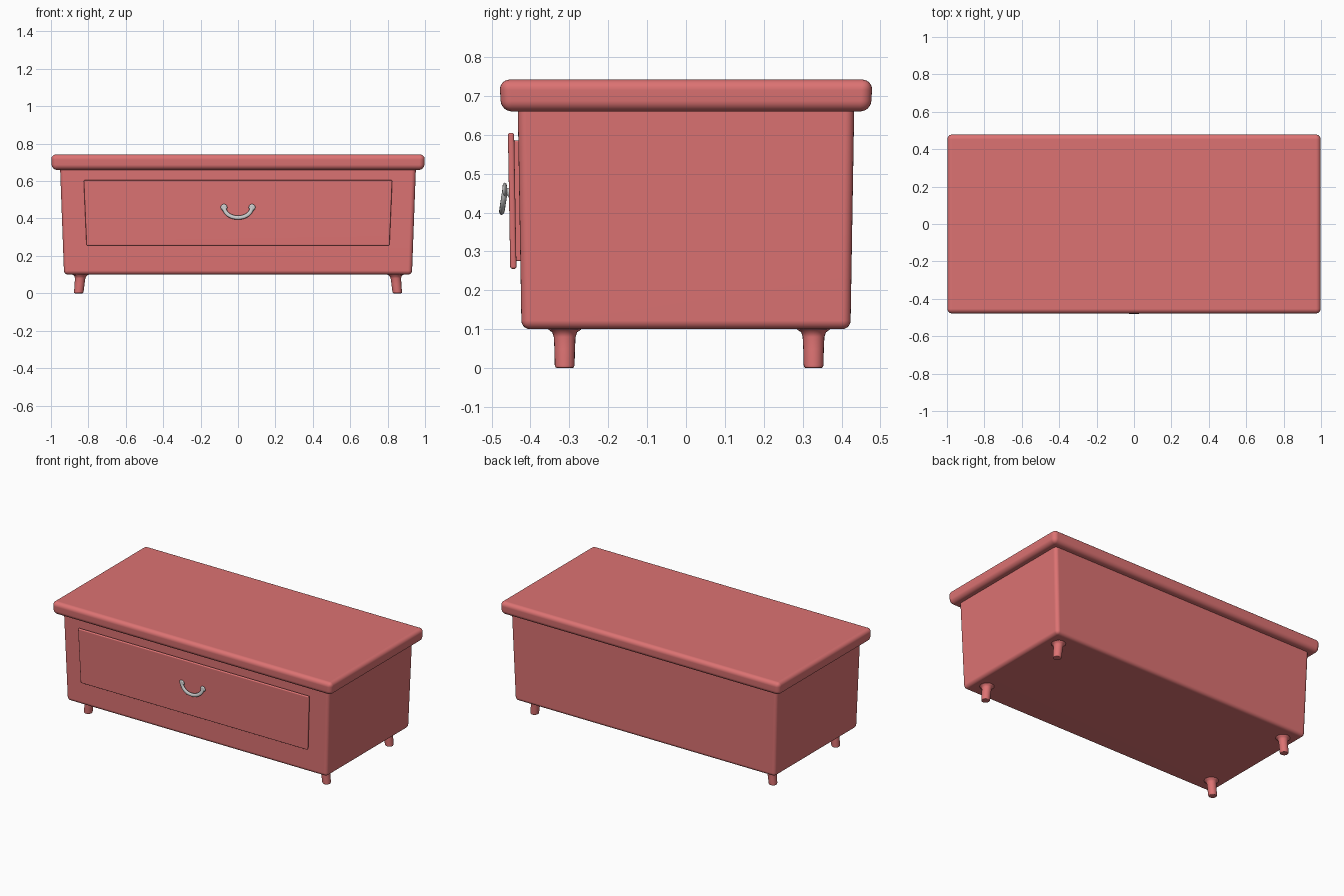
import bpy, bmesh, math
from mathutils import Vector

if "Cube" in bpy.data.objects:
    bpy.data.objects.remove(bpy.data.objects["Cube"])

red = bpy.data.materials.new("red_paint")
red.diffuse_color = (0.72, 0.17, 0.17, 1)
red.use_nodes = True
red.node_tree.nodes["Principled BSDF"].inputs["Base Color"].default_value = red.diffuse_color


def finish(bm, name, mat=red):
    bmesh.ops.recalc_face_normals(bm, faces=bm.faces)
    me = bpy.data.meshes.new(name)
    bm.to_mesh(me)
    bm.free()
    ob = bpy.data.objects.new(name, me)
    bpy.context.collection.objects.link(ob)
    if mat:
        me.materials.append(mat)
    bpy.ops.object.select_all(action='DESELECT')
    ob.select_set(True)
    bpy.context.view_layer.objects.active = ob
    bpy.ops.object.shade_smooth_by_angle(angle=math.radians(40))
    wn = ob.modifiers.new("flat_normals", 'WEIGHTED_NORMAL')
    wn.keep_sharp = True
    return ob


def tapered_box(name, low, high, bevel, segments=5):
    """low / high = (half width, front y, back y, z)"""
    bm = bmesh.new()
    rings = []
    for hx, y0, y1, z in (low, high):
        rings.append([bm.verts.new(p) for p in
                      ((-hx, y0, z), (hx, y0, z), (hx, y1, z), (-hx, y1, z))])
    a, b = rings
    bm.faces.new(a)
    bm.faces.new(b)
    for i in range(4):
        j = (i + 1) % 4
        bm.faces.new((a[i], a[j], b[j], b[i]))
    bmesh.ops.recalc_face_normals(bm, faces=bm.faces)
    bmesh.ops.bevel(bm, geom=bm.edges[:], offset=bevel, segments=segments,
                    profile=0.5, affect='EDGES', clamp_overlap=True)
    return finish(bm, name)


def loft_rings(name, rings, sides=20, mat=red):
    """rings = (centre, radius, axis 'y' or 'z')"""
    bm = bmesh.new()
    loops = []
    for centre, r, axis in rings:
        loop = []
        for i in range(sides):
            c, s = (f(2 * math.pi * i / sides) * r for f in (math.cos, math.sin))
            off = Vector((c, s, 0)) if axis == 'z' else Vector((c, 0, s))
            loop.append(bm.verts.new(Vector(centre) + off))
        loops.append(loop)
    bm.faces.new(loops[0])
    bm.faces.new(loops[-1])
    for a, b in zip(loops, loops[1:]):
        for i in range(sides):
            j = (i + 1) % sides
            bm.faces.new((a[i], a[j], b[j], b[i]))
    return finish(bm, name, mat)


# Table top and tapered cabinet
tapered_box("table_top", (0.995, -0.475, 0.475, 0.66), (1.0, -0.48, 0.48, 0.742), 0.027, 6)
tapered_box("cabinet_body", (0.93, -0.423, 0.423, 0.10), (0.952, -0.433, 0.433, 0.69), 0.022)

# Drawer: recessed backing plate and front panel, leaning with the cabinet
tapered_box("drawer_backing", (0.79, -0.438, -0.41, 0.275), (0.80, -0.444, -0.41, 0.585), 0.004, 3)
tapered_box("drawer_front", (0.81, -0.452, -0.436, 0.255), (0.825, -0.458, -0.442, 0.605), 0.006, 4)

# Splayed feet with a flare where they meet the cabinet
for sx, side in ((-1, "left"), (1, "right")):
    for y, end in ((-0.312, "front"), (0.328, "back")):
        rings = []
        for z, r in ((0, 0.020), (0.002, 0.0235), (0.007, 0.0255), (0.05, 0.0265),
                     (0.08, 0.028), (0.092, 0.032), (0.099, 0.042), (0.106, 0.044)):
            rings.append(((sx * (0.852 - 0.10 * z), y, z), r, 'z'))
        loft_rings(f"{end}_{side}_foot", rings)

# Drawer handle: flattened hanging bail
cu = bpy.data.curves.new("drawer_handle", 'CURVE')
cu.dimensions = '3D'
cu.bevel_depth = 0.011
cu.bevel_resolution = 4
cu.use_fill_caps = True
sp = cu.splines.new('POLY')
n = 24
sp.points.add(n)
for i, p in enumerate(sp.points):
    t = math.pi * (1 + i / n)
    p.co = (0.074 * math.cos(t), 0, 0.056 * math.sin(t), 1)
handle = bpy.data.objects.new("drawer_handle", cu)
bpy.context.collection.objects.link(handle)
handle.location = (0, -0.465, 0.46)
handle.rotation_euler.x = -0.15
handle.scale.y = 0.65

# Handle end bosses and the pegs into the drawer
for sx, side in ((-1, "left"), (1, "right")):
    x = sx * 0.075
    loft_rings(f"handle_boss_{side}",
               [((x, y, 0.459), r, 'y') for y, r in
                ((-0.472, 0.009), (-0.470, 0.015), (-0.466, 0.018), (-0.462, 0.015), (-0.460, 0.009))],
               16, None)
    loft_rings(f"handle_peg_{side}",
               [((x, y, z), r, 'y') for y, z, r in
                ((-0.464, 0.458, 0.008), (-0.458, 0.452, 0.010), (-0.448, 0.447, 0.018))],
               16, None)
